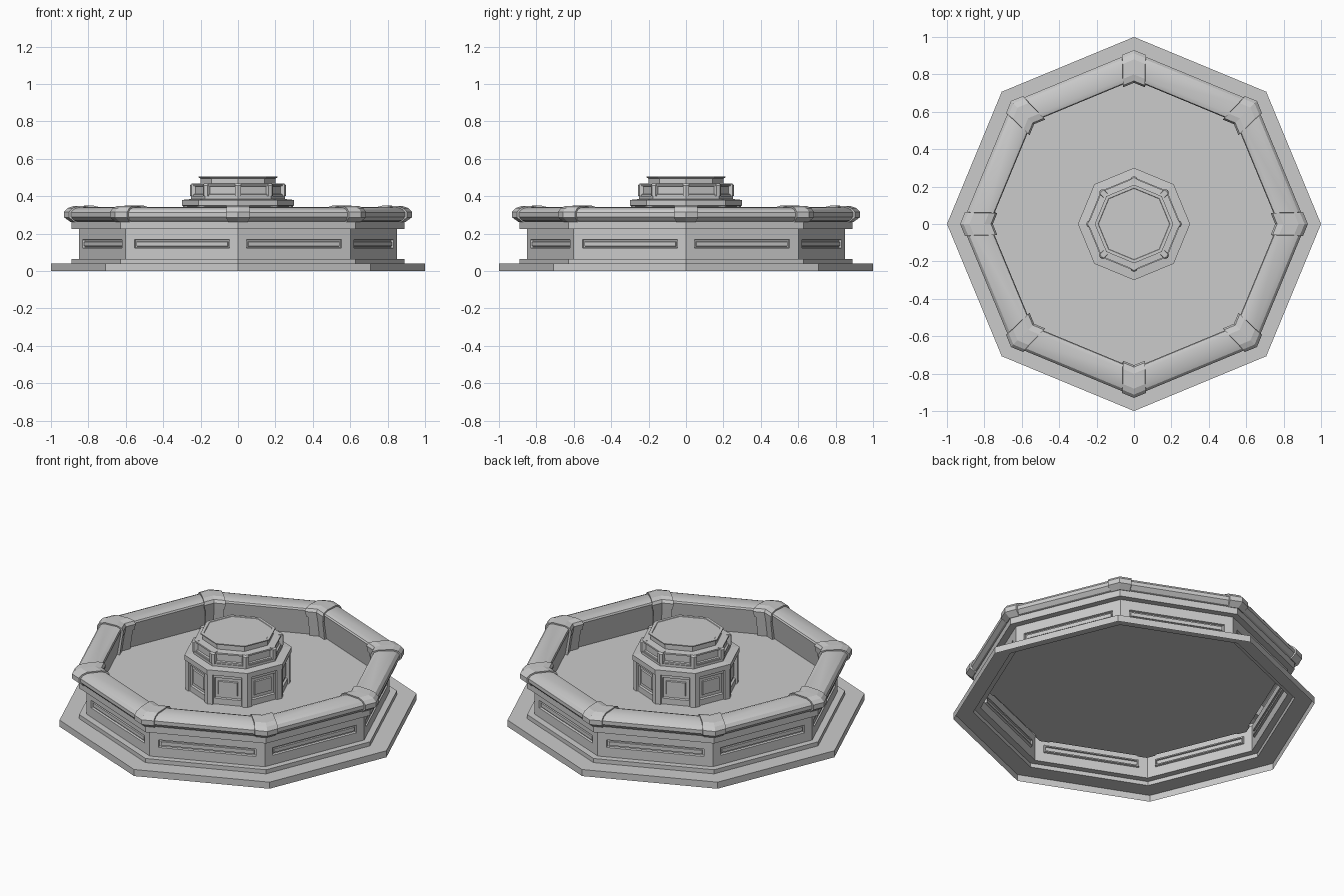
import bpy, bmesh
from math import cos, sin, pi, tan

if "Cube" in bpy.data.objects:
    bpy.data.objects.remove(bpy.data.objects["Cube"])

N = 8
HALF = pi / N


def finish(name, bm, smooth=False):
    bmesh.ops.remove_doubles(bm, verts=bm.verts, dist=1e-5)
    mesh = bpy.data.meshes.new(name)
    bm.to_mesh(mesh)
    bm.free()
    ob = bpy.data.objects.new(name, mesh)
    bpy.context.collection.objects.link(ob)
    if smooth:
        bpy.ops.object.select_all(action='DESELECT')
        ob.select_set(True)
        bpy.context.view_layer.objects.active = ob
        bpy.ops.object.shade_smooth_by_angle(angle=0.5)
    return ob


def ring_shell(name, profile, cap_end=False, smooth=False):
    """Eight-sided shell from a (corner radius, z) profile."""
    bm = bmesh.new()
    rings = [[bm.verts.new((r * cos(2 * HALF * k), r * sin(2 * HALF * k), z))
              for k in range(N)] for r, z in profile]
    for a, b in zip(rings, rings[1:]):
        for k in range(N):
            j = (k + 1) % N
            bm.faces.new((a[k], a[j], b[j], b[k]))
    if cap_end:
        bm.faces.new(rings[-1])
    return finish(name, bm, smooth)


def panelled_wall(name, radius, z0, z1, steps):
    """Eight flat walls; steps are (half width, panel z0, panel z1, depth)."""
    bm = bmesh.new()
    d0 = radius * cos(HALF)
    loops = [(radius * sin(HALF), z0, z1, 0)] + steps
    for k in range(N):
        m = (2 * k + 1) * HALF
        rows = []
        for u, a, b, dep in loops:
            d = d0 - dep
            rows.append([bm.verts.new((d * cos(m) - s * u * sin(m),
                                       d * sin(m) + s * u * cos(m), z))
                         for s, z in ((-1, a), (1, a), (1, b), (-1, b))])
        for p, q in zip(rows, rows[1:]):
            for i in range(4):
                j = (i + 1) % 4
                bm.faces.new((p[i], p[j], q[j], q[i]))
        bm.faces.new(rows[-1])
    return finish(name, bm)


def corner_pieces(name, section):
    """Bent block on each corner; closed section of (radius, z, half width)."""
    bm = bmesh.new()
    for k in range(N):
        a = 2 * HALF * k
        cols = []
        for s in (-1, 0, 1):
            col = []
            for r, z, w in section:
                d, t = r - abs(s) * w * tan(HALF), s * w
                col.append(bm.verts.new((d * cos(a) - t * sin(a),
                                         d * sin(a) + t * cos(a), z)))
            cols.append(col)
        n = len(section)
        for p, q in zip(cols, cols[1:]):
            for i in range(n):
                j = (i + 1) % n
                bm.faces.new((p[i], q[i], q[j], p[j]))
        bm.faces.new(cols[0])
        bm.faces.new(cols[-1][::-1])
    bmesh.ops.recalc_face_normals(bm, faces=bm.faces)
    return finish(name, bm)


# Stepped base, open underneath
ring_shell("basin_base", [(1, 0), (1, .04), (.89, .04), (.89, .065), (.85, .065)])

# Outer wall with long recessed panels
panelled_wall("basin_wall", .85, .065, .225,
              [(.275, .122, .168, 0), (.272, .125, .165, .012),
               (.265, .132, .158, .012), (.263, .134, .156, .004)])

# Trim under the coping
ring_shell("basin_trim", [(.85, .225), (.89, .225), (.89, .265), (.88, .265)])

# Rounded coping and inner wall
ring_shell("basin_coping",
           [(.88, .265), (.90, .27), (.92, .29), (.92, .312), (.905, .33),
            (.88, .34), (.80, .343), (.775, .335), (.77, .325)], smooth=True)
ring_shell("inner_wall", [(.77, .325), (.80, .17)])

# Basin floor
ring_shell("basin_floor", [(.80, .17)], cap_end=True)

# Corner caps over the coping and pilasters inside the wall
corner_pieces("coping_caps",
              [(.895, .262, .052), (.93, .287, .065), (.93, .316, .065),
               (.912, .336, .063), (.88, .347, .06), (.80, .35, .06),
               (.765, .342, .06), (.755, .325, .06), (.76, .29, .055), (.82, .28, .055)])
corner_pieces("inner_pilasters",
              [(.762, .30, .05), (.782, .17, .05), (.81, .17, .05), (.81, .30, .05)])

# Pedestal with square panels and corner posts
panelled_wall("pedestal_wall", .285, .17, .35,
              [(.075, .205, .33, 0), (.072, .208, .327, .012),
               (.056, .225, .31, .012), (.053, .228, .307, .005)])
corner_pieces("pedestal_posts",
              [(.295, .17, .028), (.295, .35, .028), (.26, .35, .028), (.26, .17, .028)])
ring_shell("pedestal_cornice",
           [(.28, .345), (.30, .35), (.30, .38), (.25, .385), (.25, .40), (.24, .40)])

# Upper tier with small panels and corner posts
panelled_wall("upper_tier_wall", .245, .40, .465,
              [(.078, .41, .456, 0), (.075, .413, .453, .01)])
corner_pieces("upper_tier_posts",
              [(.256, .40, .017), (.256, .458, .017), (.248, .467, .015),
               (.22, .467, .015), (.22, .40, .017)])

# Top block with lip
ring_shell("top_block",
           [(.245, .465), (.20, .468), (.20, .495), (.21, .499), (.21, .505),
            (.192, .505), (.19, .502)], cap_end=True)
